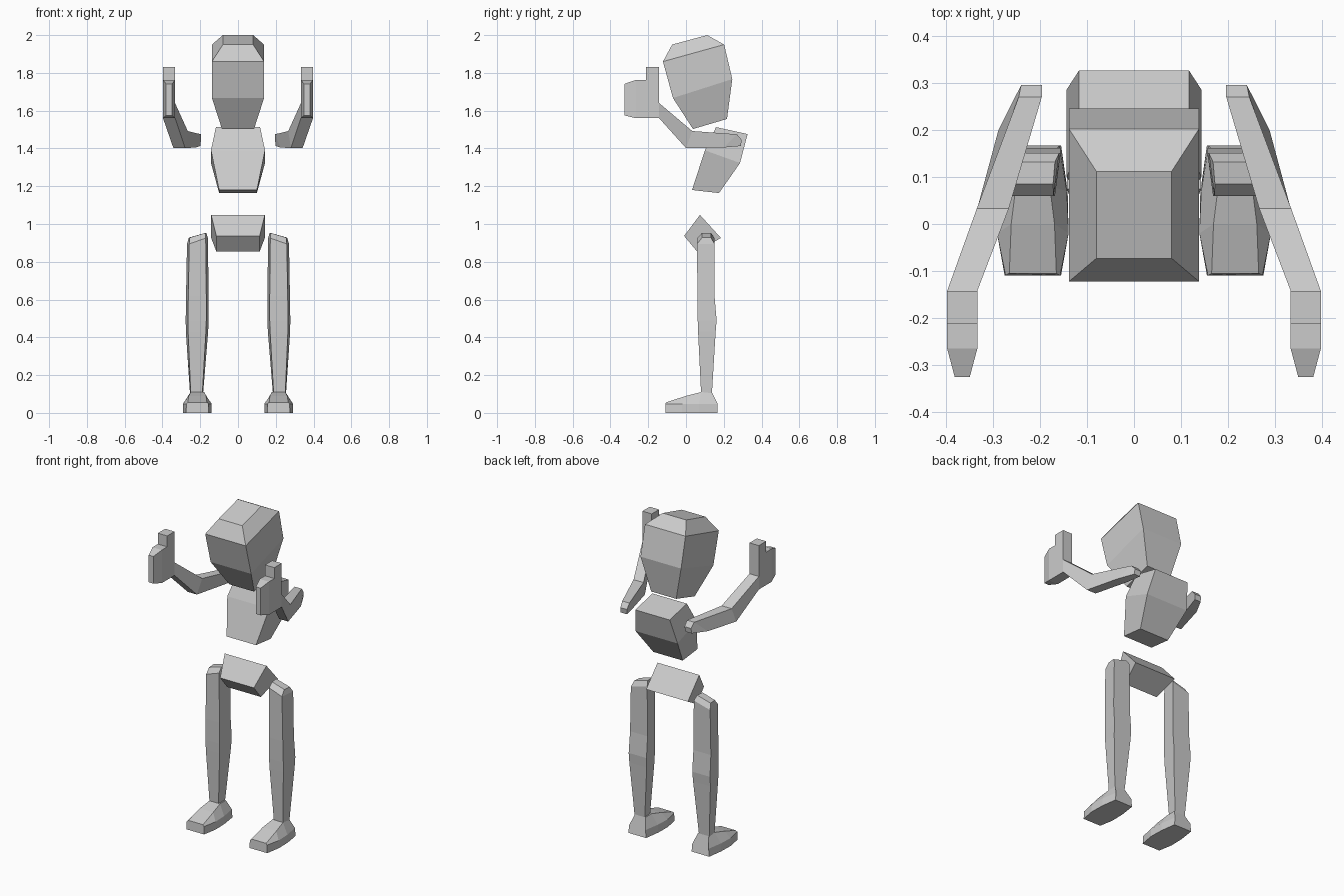
import bpy, bmesh

grey = bpy.data.materials.new("plain grey")
grey.diffuse_color = (0.6, 0.6, 0.6, 1)


def loft(name, rings, mirror=False):
    """Skin a list of equal-sized point rings and cap both ends."""
    bm = bmesh.new()
    loops = [[bm.verts.new(p) for p in ring] for ring in rings]
    n = len(loops[0])
    for a, b in zip(loops, loops[1:]):
        for i in range(n):
            j = (i + 1) % n
            bm.faces.new((a[i], a[j], b[j], b[i]))
    bm.faces.new(loops[0])
    bm.faces.new(loops[-1])
    bmesh.ops.recalc_face_normals(bm, faces=bm.faces)
    mesh = bpy.data.meshes.new(name)
    bm.to_mesh(mesh)
    bm.free()
    mesh.materials.append(grey)
    obj = bpy.data.objects.new(name, mesh)
    bpy.context.collection.objects.link(obj)
    if mirror:
        mod = obj.modifiers.new("mirror", 'MIRROR')
        mod.use_mirror_merge = False
    return obj


def span(a, b):
    """Ring from two edges running along x, each (x0, x1, y, z)."""
    return [(a[0], a[2], a[3]), (a[1], a[2], a[3]),
            (b[1], b[2], b[3]), (b[0], b[2], b[3])]


def sym(w, front, back):
    """Centred ring of half-width w from front and back (y, z)."""
    return span((-w, w, *front), (-w, w, *back))


# Head: tapered jaw, broad brow, bevelled crown
loft("head", [
    sym(0.085, (0.037, 1.503), (0.217, 1.556)),
    sym(0.138, (-0.069, 1.667), (0.245, 1.767)),
    sym(0.138, (-0.122, 1.86), (0.202, 1.95)),
    sym(0.08, (-0.073, 1.95), (0.112, 2.0)),
])

# Chest leaning back
loft("chest", [
    sym(0.1, (0.032, 1.18), (0.175, 1.164)),
    sym(0.143, (0.1, 1.39), (0.286, 1.323)),
    sym(0.117, (0.159, 1.513), (0.326, 1.476)),
])

# Tilted pelvis block
loft("pelvis", [
    sym(0.115, (-0.01, 0.937), (0.058, 0.855)),
    sym(0.142, (0.074, 1.048), (0.185, 0.926)),
])


def leg_ring(x0, x1, y0, y1, z, tilt=0.0, inset=0.012):
    """Trapezoid section, narrower at the front; tilt drops the outer side."""
    return [(x0 + inset, y0, z), (x1 - inset, y0, z - tilt),
            (x1, y1, z - tilt), (x0, y1, z)]


# Legs
loft("leg", [
    leg_ring(0.185, 0.254, 0.08, 0.137, 0.1, 0, 0.004),
    leg_ring(0.158, 0.276, 0.064, 0.157, 0.43),
    leg_ring(0.156, 0.277, 0.062, 0.162, 0.49),
    leg_ring(0.156, 0.275, 0.06, 0.151, 0.62),
    leg_ring(0.159, 0.27, 0.059, 0.151, 0.925, 0.03),
    leg_ring(0.168, 0.26, 0.085, 0.132, 0.953, 0.025, 0.004),
], True)


def foot_ring(sole, side, top, z_top, y_sole, y_top):
    """Six-sided foot section about the ankle centre line."""
    c = 0.215
    return [(c - sole, y_sole, 0), (c + sole, y_sole, 0),
            (c + side, y_sole, 0.048), (c + top, y_top, z_top),
            (c - top, y_top, z_top), (c - side, y_sole, 0.048)]


# Feet, toe to heel
loft("foot", [
    foot_ring(0.06, 0.058, 0.05, 0.056, -0.109, -0.105),
    foot_ring(0.076, 0.076, 0.046, 0.09, -0.02, 0.0),
    foot_ring(0.074, 0.072, 0.036, 0.11, 0.07, 0.08),
    foot_ring(0.06, 0.056, 0.036, 0.11, 0.167, 0.137),
], True)

# Arms, shoulder to wrist
loft("arm", [
    span((0.196, 0.24, 0.295, 1.445), (0.2, 0.242, 0.29, 1.413)),
    span((0.196, 0.245, 0.27, 1.475), (0.225, 0.288, 0.2, 1.405)),
    span((0.266, 0.334, 0.033, 1.492), (0.28, 0.342, 0.0, 1.402)),
    span((0.333, 0.397, -0.142, 1.64), (0.333, 0.397, -0.142, 1.56)),
], True)

# Fists with bevelled knuckles
loft("fist", [
    span((0.333, 0.397, -0.142, 1.763), (0.333, 0.397, -0.142, 1.56)),
    span((0.333, 0.397, -0.265, 1.763), (0.333, 0.397, -0.265, 1.56)),
    span((0.349, 0.381, -0.325, 1.742), (0.349, 0.381, -0.325, 1.575)),
], True)

# Raised thumbs
loft("thumb", [
    span((0.333, 0.397, -0.142, 1.83), (0.333, 0.397, -0.142, 1.763)),
    span((0.333, 0.397, -0.213, 1.83), (0.333, 0.397, -0.213, 1.763)),
], True)
